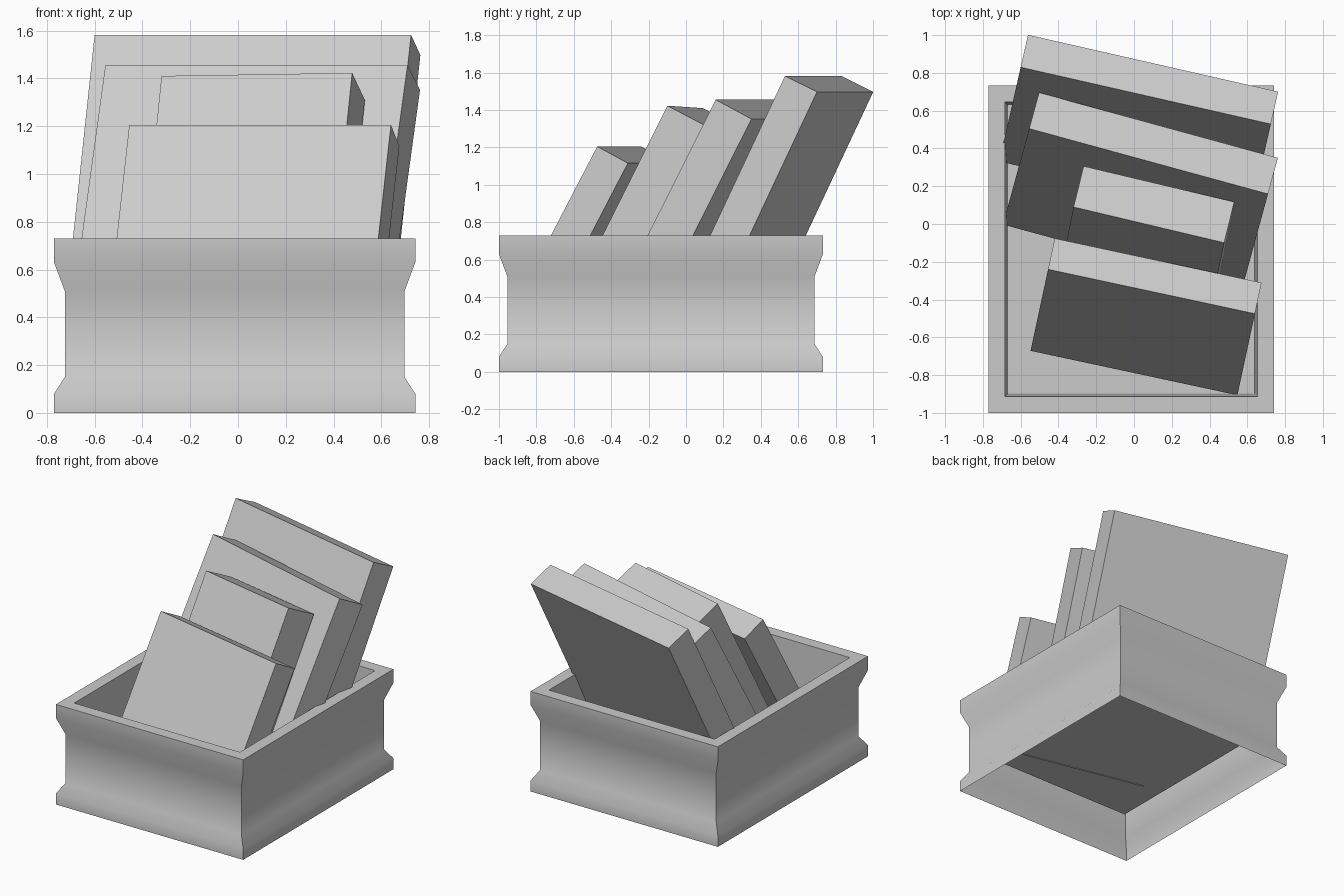
import bpy, bmesh
from math import radians
from mathutils import Matrix, Vector

cube = bpy.data.objects.get("Cube")
if cube:
    bpy.data.objects.remove(cube)

GREY = (0.6, 0.6, 0.6, 1)
grey = bpy.data.materials.new("plain_grey")
grey.use_nodes = True
grey.diffuse_color = GREY
grey.node_tree.nodes["Principled BSDF"].inputs["Base Color"].default_value = GREY


def make_object(name, bm):
    mesh = bpy.data.meshes.new(name)
    bm.to_mesh(mesh)
    bm.free()
    mesh.materials.append(grey)
    obj = bpy.data.objects.new(name, mesh)
    bpy.context.collection.objects.link(obj)
    return obj


# Crate: a rectangular outline swept through (inset, height) steps,
# up the waisted outside, over the rim and down to the raised floor
X0, X1, Y0, Y1 = -0.77, 0.742, -1.0, 0.732
profile = [(0, 0), (0, 0.08), (0.045, 0.15), (0.045, 0.51), (0, 0.63),
           (0, 0.73), (0.087, 0.73), (0.103, 0.29)]
bm = bmesh.new()
rings = []
for i, z in profile:
    corners = [(X0 + i, Y0 + i), (X1 - i, Y0 + i), (X1 - i, Y1 - i), (X0 + i, Y1 - i)]
    rings.append([bm.verts.new((x, y, z)) for x, y in corners])
for low, high in zip(rings, rings[1:]):
    for k in range(4):
        n = (k + 1) % 4
        bm.faces.new((low[k], low[n], high[n], high[k]))
bm.faces.new(rings[-1])
crate = make_object("crate", bm)
bpy.ops.object.select_all(action="DESELECT")
bpy.context.view_layer.objects.active = crate
crate.select_set(True)
bpy.ops.object.shade_smooth_by_angle(angle=radians(50))


# Slabs: boxes hung from their top front left corner, leaning back
def slab(name, corner, size, yaw, lean, roll=0):
    bm = bmesh.new()
    bmesh.ops.create_cube(bm, size=1)
    w, t, h = size
    turn = (Matrix.Rotation(radians(yaw), 4, "Z") @ Matrix.Rotation(radians(-lean), 4, "X")
            @ Matrix.Rotation(radians(-roll), 4, "Y"))
    place = (Matrix.Translation(corner) @ turn @ Matrix.Translation((w / 2, t / 2, -h / 2))
             @ Matrix.Diagonal(Vector((w, t, h, 1))))
    bmesh.ops.transform(bm, matrix=place, verts=bm.verts)
    make_object(name, bm)


slab("front_slab", (-0.455, -0.24, 1.205), (1.12, 0.19, 0.94), -12.1, 28)
slab("small_slab", (-0.32, 0.09, 1.41), (0.82, 0.25, 1.13), -13.8, 27, 1)
slab("wide_slab", (-0.555, 0.505, 1.455), (1.311, 0.223, 1.14), -15.3, 27.5)
slab("back_slab", (-0.6, 0.83, 1.582), (1.358, 0.195, 1.18), -12.8, 25.7)
